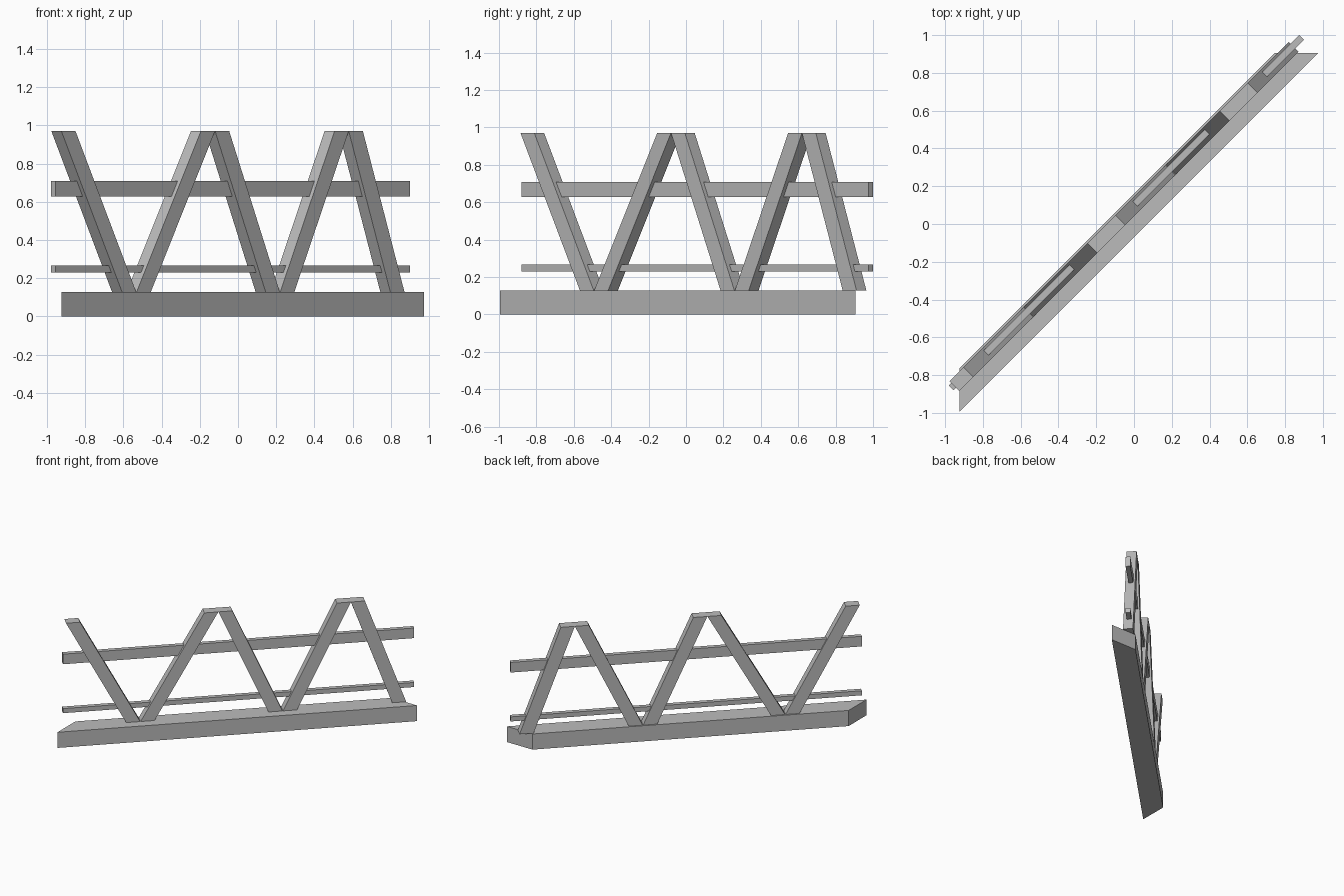
import bpy

cube = bpy.data.objects.get("Cube")
if cube:
    bpy.data.objects.remove(cube, do_unlink=True)

GREY = (0.5, 0.5, 0.5, 1)
grey = bpy.data.materials.new("plain grey")
grey.use_nodes = True
grey.diffuse_color = GREY
grey.node_tree.nodes["Principled BSDF"].inputs["Base Color"].default_value = GREY


def prism(name, bottom, top):
    """Solid between two matching counter-clockwise outlines."""
    n = len(bottom)
    faces = [list(range(n))[::-1], list(range(n, 2 * n))]
    faces += [[i, (i + 1) % n, n + (i + 1) % n, n + i] for i in range(n)]
    mesh = bpy.data.meshes.new(name)
    mesh.from_pydata(bottom + top, [], faces)
    mesh.materials.append(grey)
    obj = bpy.data.objects.new(name, mesh)
    bpy.context.collection.objects.link(obj)
    return obj


def strip(start, end, front, back, z):
    """Rectangle along the diagonal, offset across it from front to back."""
    corners = [(start, front), (end, front), (end, back), (start, back)]
    return [(a - w, a + w, z) for a, w in corners]


# Kerb with ends cut square to the axes
BASE_TOP = 0.127
outline = [(-0.925, -0.995), (0.975, 0.905), (0.745, 0.905), (-0.925, -0.765)]
prism("base_kerb", [(x, y, 0) for x, y in outline],
      [(x, y, BASE_TOP) for x, y in outline])

# Horizontal rails running through the posts
for name, low, high in (("lower_rail", 0.23, 0.267), ("upper_rail", 0.627, 0.709)):
    prism(name, strip(-0.9175, 0.9375, 0.0375, 0.0625, low),
          strip(-0.9175, 0.9375, 0.0375, 0.0625, high))

# Zigzag slanted posts: start along the diagonal at foot and head
POST_TOP, WIDTH = 0.97, 0.074
posts = [(-0.587, -0.905), (-0.511, -0.174), (0.165, -0.1),
         (0.241, 0.526), (0.818, 0.6)]
for i, (foot, head) in enumerate(posts, 1):
    prism(f"slanted_post_{i}",
          strip(foot, foot + WIDTH, 0.02, 0.0725, BASE_TOP),
          strip(head, head + WIDTH, 0.02, 0.0725, POST_TOP))
